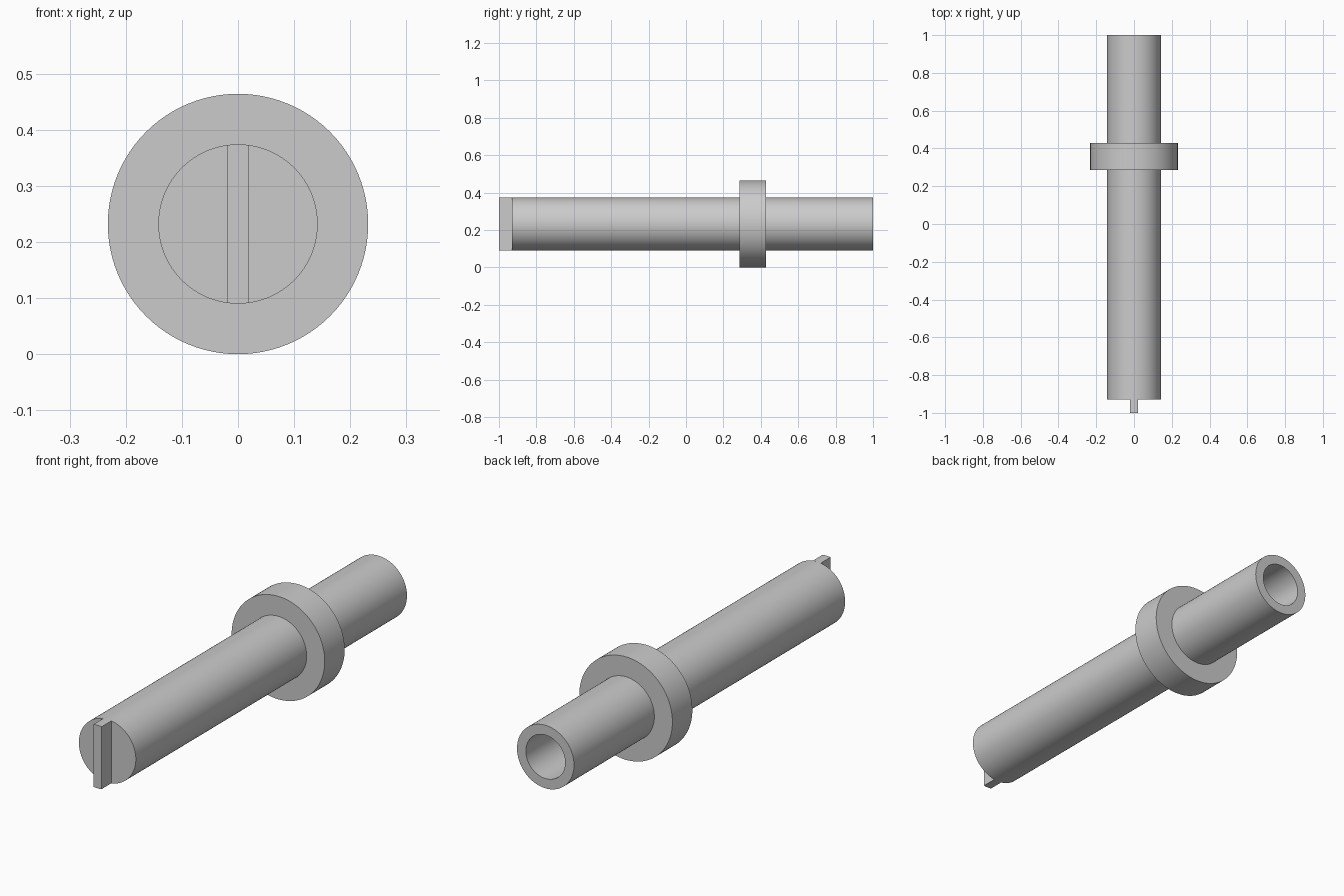
import bpy, bmesh, math
from mathutils import Matrix, Vector

cube = bpy.data.objects.get("Cube")
if cube:
    bpy.data.objects.remove(cube, do_unlink=True)

SHAFT_R, COLLAR_R, BORE_R = 0.142, 0.232, 0.098
AXIS_Z = COLLAR_R
SHAFT_FRONT, BORE_END = -0.93, 0.29
COLLAR_FRONT, COLLAR_BACK = 0.286, 0.428
TANG_HALF = 0.02

steel = bpy.data.materials.new("light grey steel")
steel.use_nodes = True
GREY = (0.6, 0.6, 0.6, 1)
steel.diffuse_color = GREY
steel.node_tree.nodes["Principled BSDF"].inputs["Base Color"].default_value = GREY


def finish(name, bm):
    """Turn a bmesh into a smooth object with sharp rims."""
    bmesh.ops.recalc_face_normals(bm, faces=bm.faces)
    mesh = bpy.data.meshes.new(name)
    bm.to_mesh(mesh)
    bm.free()
    mesh.materials.append(steel)
    obj = bpy.data.objects.new(name, mesh)
    bpy.context.collection.objects.link(obj)
    obj.location.z = AXIS_Z
    bpy.ops.object.select_all(action="DESELECT")
    obj.select_set(True)
    bpy.context.view_layer.objects.active = obj
    bpy.ops.object.shade_smooth_by_angle(angle=math.radians(30))
    return obj


def lathe(name, profile, steps=96):
    """Revolve (radius, y) points about the y axis."""
    bm = bmesh.new()
    verts = [bm.verts.new((r, y, 0)) for r, y in profile]
    edges = [bm.edges.new(pair) for pair in zip(verts, verts[1:])]
    bmesh.ops.spin(bm, geom=verts + edges, cent=(0, 0, 0), axis=(0, 1, 0),
                   angle=math.tau, steps=steps)
    bmesh.ops.remove_doubles(bm, verts=bm.verts, dist=1e-5)
    return finish(name, bm)


# Shaft and collar turned as one piece, with a blind bore at the back
lathe("shaft_with_collar", [
    (0, SHAFT_FRONT), (SHAFT_R, SHAFT_FRONT),
    (SHAFT_R, COLLAR_FRONT), (COLLAR_R, COLLAR_FRONT),
    (COLLAR_R, COLLAR_BACK), (SHAFT_R, COLLAR_BACK),
    (SHAFT_R, 1), (BORE_R, 1), (BORE_R, BORE_END), (0, BORE_END)])

# Drive tang: a flat key whose ends follow the shaft's round outline
bm = bmesh.new()
half_angle = math.asin(TANG_HALF / SHAFT_R)
outline = []
for middle in (math.pi / 2, -math.pi / 2):
    for i in range(-3, 4):
        a = middle + half_angle * i / 3
        outline.append(bm.verts.new((SHAFT_R * math.cos(a), -1, SHAFT_R * math.sin(a))))
front = bm.faces.new(outline)
back = bmesh.ops.extrude_face_region(bm, geom=[front], use_keep_orig=True)
moved = [v for v in back["geom"] if isinstance(v, bmesh.types.BMVert)]
bmesh.ops.translate(bm, verts=moved, vec=(0, SHAFT_FRONT + 1, 0))
finish("drive_tang", bm)
